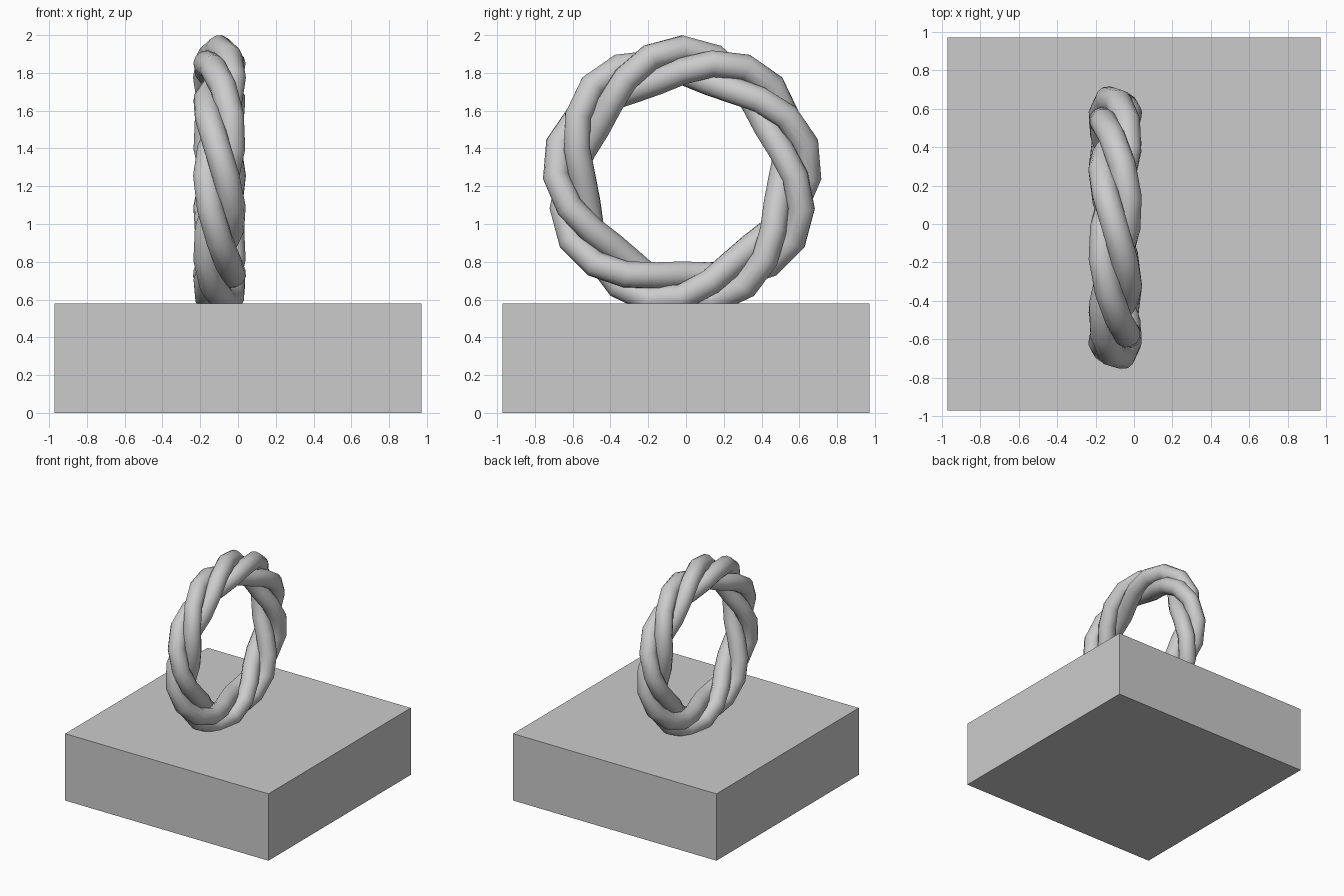
import bpy
import math

if "Cube" in bpy.data.objects:
    bpy.data.objects.remove(bpy.data.objects["Cube"])

grey = bpy.data.materials.new("light_grey")
grey.diffuse_color = (0.6, 0.6, 0.6, 1)
grey.use_nodes = True
grey.node_tree.nodes["Principled BSDF"].inputs["Base Color"].default_value = grey.diffuse_color

# Base block
WIDTH, HEIGHT = 1.944, 0.578
bpy.ops.mesh.primitive_cube_add(size=1, location=(0, 0, HEIGHT / 2))
base = bpy.context.object
base.name = "base_block"
base.scale = (WIDTH, WIDTH, HEIGHT)
base.data.materials.append(grey)

# Upright ring of three rope strands twisted around a circle
CENTRE = (-0.098, -0.02, 1.251)
RING_R, COIL_R, COIL_X, TUBE_R = 0.598, 0.08, 0.07, 0.071
STEPS, TWISTS, STRANDS = 24, 3, 3


def strand(index):
    curve = bpy.data.curves.new("strand_path", "CURVE")
    curve.dimensions = "3D"
    curve.bevel_depth = TUBE_R
    curve.bevel_resolution = 4
    spline = curve.splines.new("POLY")
    spline.points.add(STEPS - 1)
    spline.use_cyclic_u = True
    for i, point in enumerate(spline.points):
        a = math.tau * i / STEPS
        twist = TWISTS * (a - math.pi / 2) + math.tau * index / STRANDS
        r = RING_R + COIL_R * math.cos(twist)
        point.co = (COIL_X * math.sin(twist), r * math.cos(a), r * math.sin(a), 1)
    obj = bpy.data.objects.new(f"rope_strand_{index + 1}", curve)
    obj.location = CENTRE
    bpy.context.collection.objects.link(obj)
    # Turn the tube into a smooth mesh
    bpy.ops.object.select_all(action="DESELECT")
    obj.select_set(True)
    bpy.context.view_layer.objects.active = obj
    bpy.ops.object.convert(target="MESH")
    obj = bpy.context.object
    obj.data.materials.clear()
    obj.data.materials.append(grey)
    bpy.ops.object.shade_smooth()


for k in range(STRANDS):
    strand(k)
